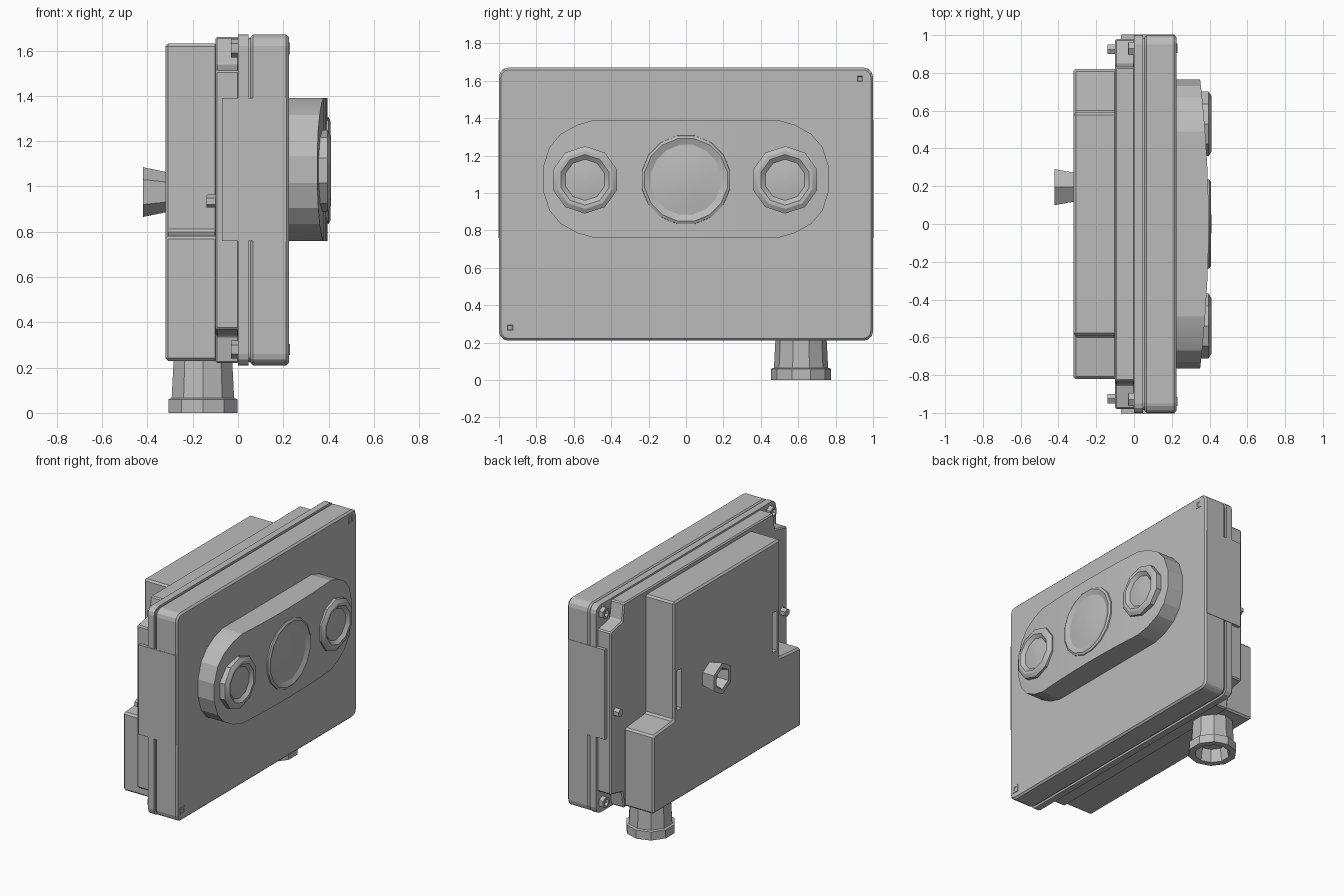
import bpy, bmesh, math
from mathutils import Vector, Matrix

old = bpy.data.objects.get("Cube")
if old:
    bpy.data.objects.remove(old, do_unlink=True)

grey = bpy.data.materials.new("light grey")
grey.use_nodes = True
colour = (0.5, 0.5, 0.5, 1)
grey.diffuse_color = colour
grey.node_tree.nodes["Principled BSDF"].inputs["Base Color"].default_value = colour


def finish(name, bm, angle=None):
    bmesh.ops.recalc_face_normals(bm, faces=bm.faces)
    mesh = bpy.data.meshes.new(name)
    bm.to_mesh(mesh)
    bm.free()
    obj = bpy.data.objects.new(name, mesh)
    bpy.context.collection.objects.link(obj)
    mesh.materials.append(grey)
    if angle:
        bpy.ops.object.select_all(action='DESELECT')
        obj.select_set(True)
        bpy.context.view_layer.objects.active = obj
        bpy.ops.object.shade_smooth_by_angle(angle=math.radians(angle))
    return obj


def prism(name, outline, x0, x1, bevel=0.0, segments=1):
    """Extrude a (y, z) outline along x, optionally softening its edges."""
    bm = bmesh.new()
    face = bm.faces.new([bm.verts.new((x0, y, z)) for y, z in outline])
    ext = bmesh.ops.extrude_face_region(bm, geom=[face])
    verts = [g for g in ext["geom"] if isinstance(g, bmesh.types.BMVert)]
    bmesh.ops.translate(bm, verts=verts, vec=(x1 - x0, 0, 0))
    obj = finish(name, bm)
    if bevel:
        mod = obj.modifiers.new("soft edges", 'BEVEL')
        mod.width, mod.segments = bevel, segments
    return obj


def rect(y0, y1, z0, z1, corner=0.0, steps=3):
    if not corner:
        return [(y0, z0), (y1, z0), (y1, z1), (y0, z1)]
    pts = []
    centres = [(y1 - corner, z1 - corner), (y0 + corner, z1 - corner),
               (y0 + corner, z0 + corner), (y1 - corner, z0 + corner)]
    for q, (cy, cz) in enumerate(centres):
        for i in range(steps + 1):
            a = (q + i / steps) * math.pi / 2
            pts.append((cy + corner * math.cos(a), cz + corner * math.sin(a)))
    return pts


def lathe(name, profile, sides, centre, axis='X', angle=None):
    """Turn (radius, height) points around an axis through the centre."""
    bm = bmesh.new()
    rings = []
    for r, h in profile:
        ring = []
        for i in range(sides):
            a = 2 * math.pi * (i + 0.5) / sides
            c, s = r * math.cos(a), r * math.sin(a)
            off = Vector((h, c, s) if axis == 'X' else (c, s, h))
            ring.append(bm.verts.new(Vector(centre) + off))
        rings.append(ring)
    for a, b in zip(rings, rings[1:]):
        for i in range(sides):
            j = (i + 1) % sides
            bm.faces.new((a[i], a[j], b[j], b[i]))
    bm.faces.new(rings[0])
    bm.faces.new(rings[-1])
    return finish(name, bm, angle)


LOW, TOP = 0.21, 1.67
MID = (LOW + TOP) / 2

# Front cover, seam core and base rim
prism("front_cover", rect(-1, 1, LOW, TOP, 0.05), 0.055, 0.225, 0.012)
prism("seam_core", rect(-0.985, 0.985, LOW + 0.015, TOP - 0.015, 0.04), 0.04, 0.06)
prism("base_rim", rect(-1, 1, LOW, TOP, 0.05), 0.0, 0.047)

# Rear base with notched corners
quarter = [(0.98, 0.57), (0.85, 0.6), (0.83, 0.72)]
signs = [(1, 1), (-1, 1), (-1, -1), (1, -1)]
cross = []
for sy, sz in signs:
    pts = quarter if sy * sz > 0 else quarter[::-1]
    cross += [(sy * y, MID + sz * z) for y, z in pts]
prism("rear_base", cross, -0.1, 0.005, 0.008)

# Stepped rear housing with two slots
housing_outline = [(-0.82, 0.23), (0.82, 0.23), (0.82, 0.78), (0.59, 0.8),
                   (0.59, 1.63), (-0.59, 1.63), (-0.59, 0.8), (-0.82, 0.78)]
housing = prism("rear_housing", housing_outline, -0.32, -0.09, 0.012)
for side in (-1, 1):
    y = side * 0.53
    cutter = prism("slot_cutter", rect(y - 0.025, y + 0.025, 0.86, 1.14), -0.4, -0.27)
    cutter.hide_render = True
    cutter.hide_viewport = True
    cut = housing.modifiers.new("slot", 'BOOLEAN')
    cut.operation, cut.object, cut.solver = 'DIFFERENCE', cutter, 'EXACT'

# Corner screws, side studs and side plates
for side in (-1, 1):
    for z in (0.28, 1.61):
        lathe("corner_screw", [(0.04, 0.01), (0.04, -0.03), (0.025, -0.032), (0.02, -0.015)],
              6, (0, side * 0.93, z))
    lathe("side_stud", [(0.03, 0.02), (0.028, -0.04)], 6, (-0.1, side * 0.925, 0.935))
    y0, y1 = sorted((side * 0.97, side * 1.003))
    prism("side_plate", rect(y0, y1, 0.76, 1.39), -0.07, 0.215)

# Small corner marks on the cover
for y, z in ((0.93, 1.61), (-0.94, 0.28)):
    lathe("corner_mark", [(0.035, -0.004), (0.035, 0.004), (0.02, 0.004), (0.015, 0)],
          4, (0.225, y, z))

# Button panel with a gently bowed face
half_height = [(0.765, 0.06), (0.73, 0.17), (0.67, 0.24), (0.58, 0.29), (0.49, 0.315),
               (0.3, 0.315), (0.15, 0.315), (0, 0.315)]
columns = [(-y, h) for y, h in half_height] + half_height[-2::-1]
bm = bmesh.new()
slices = []
for y, h in columns:
    front = 0.395 - 0.045 * (y / 0.765) ** 2
    slices.append([bm.verts.new((x, y, 1.075 + z)) for x, z in
                   ((0.2, -h), (front, -h), (front, h), (0.2, h))])
for a, b in zip(slices, slices[1:]):
    for i in range(4):
        j = (i + 1) % 4
        bm.faces.new((a[i], a[j], b[j], b[i]))
bm.faces.new(slices[0])
bm.faces.new(slices[-1])
finish("button_panel", bm, 15)

# Side buttons and central domed button
for y, name in ((-0.54, "right_button"), (0.53, "left_button")):
    lathe(name, [(0.18, -0.07), (0.18, -0.015), (0.155, 0), (0.135, 0), (0.11, -0.02),
                 (0.06, -0.014), (0.01, -0.011)], 10, (0.41, y, 1.07), angle=25)
lathe("centre_button", [(0.245, -0.05), (0.24, -0.008), (0.225, 0), (0.19, -0.014),
                        (0.13, -0.006), (0.07, 0), (0.01, 0.003)], 16, (0.408, 0, 1.07), angle=25)

# Hollow knob on the rear
lathe("rear_knob", [(0.085, 0.02), (0.11, -0.1), (0.075, -0.1), (0.055, -0.03)],
      6, (-0.32, 0.195, 0.975))

# Cable gland with open collar underneath
lathe("cable_gland", [(0.135, 0.25), (0.145, 0.065), (0.16, 0.06), (0.16, 0.0),
                      (0.115, 0.0), (0.1, 0.09)], 10, (-0.155, 0.615, 0), 'Z')
